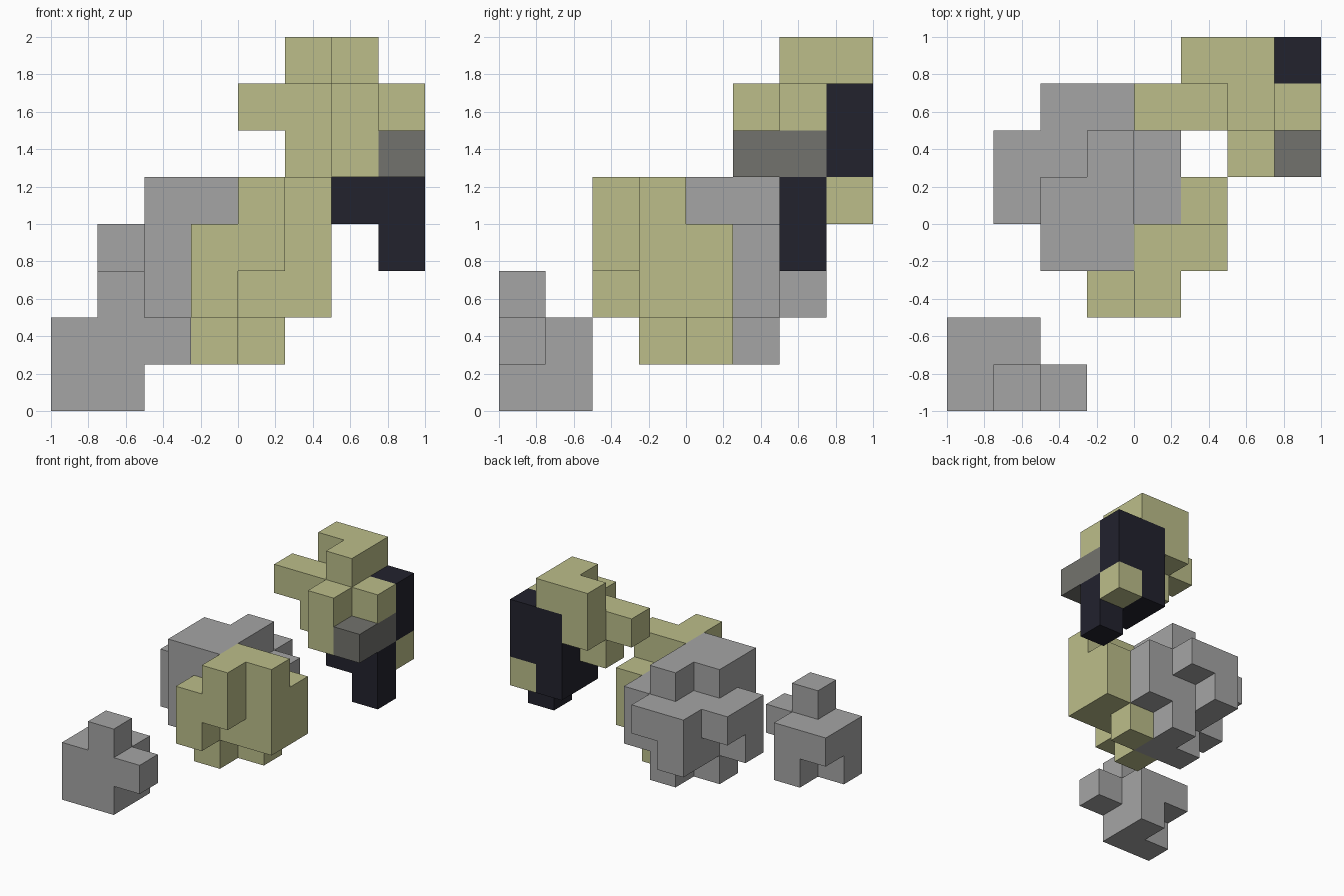
import bpy, bmesh, math
from itertools import product
from mathutils import Vector

CELL = 0.25
ORIGIN = Vector((-1, -1, 0))

cube = bpy.data.objects.get("Cube")
if cube:
    bpy.data.objects.remove(cube, do_unlink=True)


def material(name, rgb):
    mat = bpy.data.materials.new(name)
    mat.use_nodes = True
    mat.diffuse_color = (*rgb, 1)
    bsdf = next(n for n in mat.node_tree.nodes if n.type == 'BSDF_PRINCIPLED')
    bsdf.inputs["Base Color"].default_value = (*rgb, 1)
    bsdf.inputs["Roughness"].default_value = 0.8
    return mat


def cells(corner, size=(1, 1, 1)):
    """Grid cells filled by a box with the given low corner and size."""
    return {tuple(c + d for c, d in zip(corner, step))
            for step in product(*(range(s) for s in size))}


def block_part(name, mat, boxes, removed=()):
    """Join boxes of unit cells into one clean shell of outer faces."""
    filled = set().union(*(cells(*box) for box in boxes)) - set(removed)
    bm = bmesh.new()
    for cell in filled:
        for axis, side in product(range(3), (0, 1)):
            neighbour = list(cell)
            neighbour[axis] += 2 * side - 1
            if tuple(neighbour) in filled:
                continue
            u, v = (axis + 1) % 3, (axis + 2) % 3
            corners = []
            for du, dv in ((0, 0), (1, 0), (1, 1), (0, 1)):
                p = Vector(cell)
                p[axis] += side
                p[u] += du
                p[v] += dv
                corners.append(bm.verts.new(ORIGIN + p * CELL))
            bm.faces.new(corners if side else corners[::-1])
    bmesh.ops.remove_doubles(bm, verts=bm.verts, dist=0.001)
    bmesh.ops.dissolve_limit(bm, angle_limit=math.radians(1),
                             verts=bm.verts, edges=bm.edges)
    mesh = bpy.data.meshes.new(name)
    bm.to_mesh(mesh)
    bm.free()
    mesh.materials.append(mat)
    obj = bpy.data.objects.new(name, mesh)
    bpy.context.collection.objects.link(obj)
    return obj


stone = material("stone grey", (0.376, 0.376, 0.376))
olive = material("pale olive", (0.503, 0.515, 0.254))
navy = material("dark navy", (0.016, 0.016, 0.027))
slate = material("dark warm grey", (0.171, 0.171, 0.153))

# Small separate cluster, low at the front
block_part("small_cluster", stone, [
    ((0, 0, 0), (2, 2, 2)),
    ((1, 0, 2),),
    ((2, 0, 1),),
], removed=[(0, 1, 0)])

# Middle cluster: grey rear half
block_part("middle_cluster_rear", stone, [
    ((2, 3, 2), (1, 4, 2)),   # side wall
    ((3, 4, 2), (2, 2, 2)),   # core
    ((2, 3, 4), (2, 2, 1)),   # raised top
    ((3, 5, 4),),
    ((1, 4, 3), (1, 2, 1)),   # side bumps
    ((1, 4, 2),),
    ((3, 6, 3),),             # back bump
    ((2, 4, 1), (2, 1, 1)),   # underside
    ((3, 5, 1),),
])

# Middle cluster: olive front half
block_part("middle_cluster_front", olive, [
    ((3, 2, 2), (1, 2, 2)),
    ((4, 3, 2), (2, 1, 3)),
    ((4, 2, 3), (1, 1, 2)),
    ((5, 4, 2), (1, 1, 2)),
    ((3, 3, 1),),
    ((4, 4, 1),),
])

# Upper cluster: olive body with cross arms
block_part("upper_cluster_body", olive, [
    ((6, 6, 7), (1, 2, 1)),
    ((5, 7, 6), (1, 1, 2)),
    ((4, 6, 6), (4, 1, 1)),
    ((6, 5, 5), (1, 1, 2)),
    ((5, 6, 5), (2, 1, 1)),
])
block_part("upper_cluster_corner", olive, [((7, 7, 4),)])

# Upper cluster: dark back and leg
block_part("upper_cluster_back", navy, [
    ((6, 7, 4), (1, 1, 3)),
    ((7, 7, 5), (1, 1, 2)),
    ((6, 6, 4), (2, 1, 1)),
    ((7, 6, 3),),
])

# Upper cluster: dark grey side bar
block_part("upper_cluster_bar", slate, [((7, 5, 5), (1, 2, 1))])
